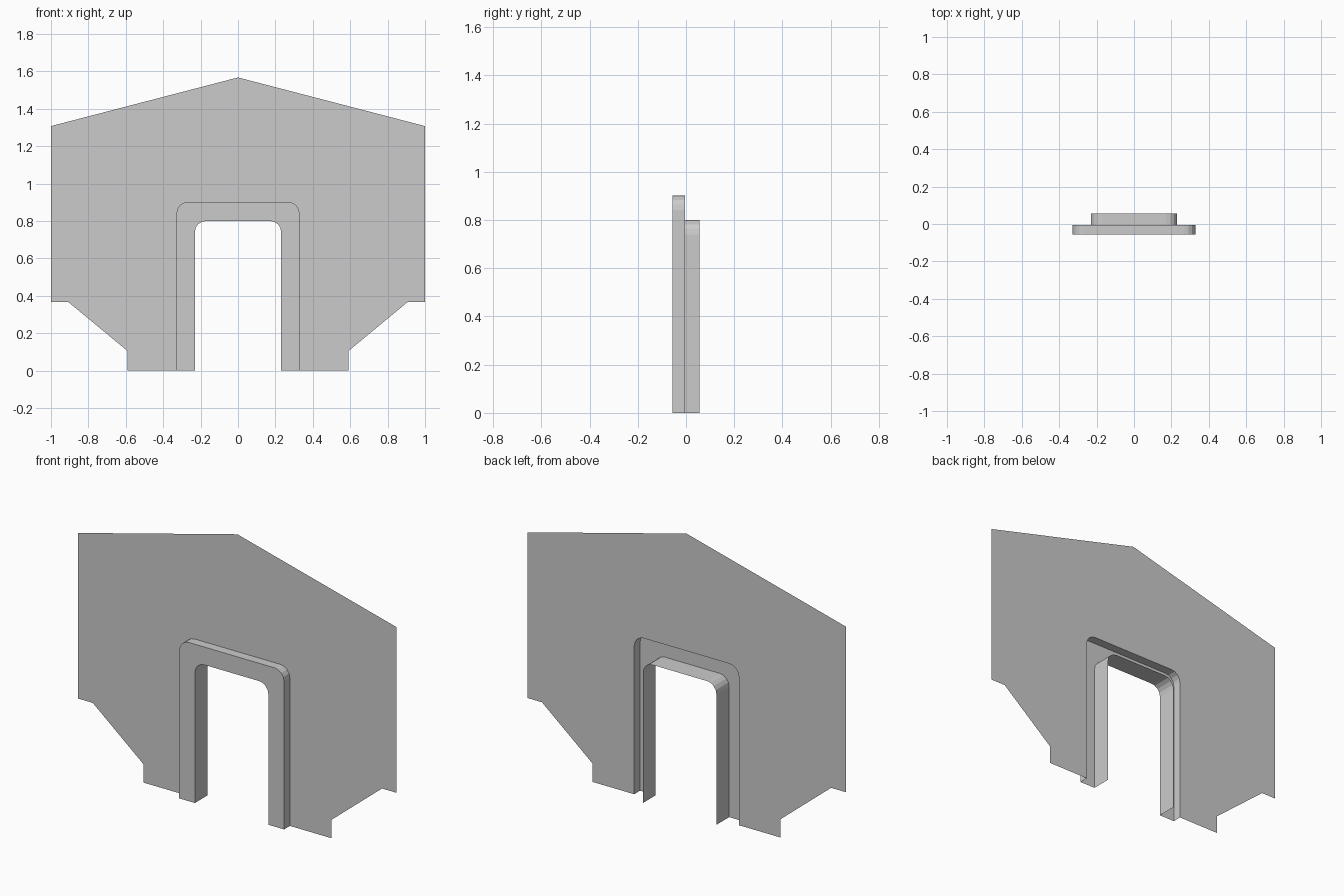
import bpy
import bmesh
from math import sin, cos, pi

if "Cube" in bpy.data.objects:
    bpy.data.objects.remove(bpy.data.objects["Cube"])

FRONT, WALL, BACK = -0.057, -0.005, 0.057
SEGMENTS = 4


def arch(half_width, height, radius):
    """Door outline from the left foot, over the rounded top, to the right foot."""
    corner = [(half_width - radius + radius * cos(a), height - radius + radius * sin(a))
              for a in (pi / 2 * i / SEGMENTS for i in range(SEGMENTS + 1))]
    right = [(half_width, 0)] + corner
    return [(-x, z) for x, z in right] + right[::-1]


def make_object(name, bm):
    mesh = bpy.data.meshes.new(name)
    bm.to_mesh(mesh)
    bm.free()
    obj = bpy.data.objects.new(name, mesh)
    bpy.context.collection.objects.link(obj)
    return obj


outer = arch(0.329, 0.901, 0.06)
inner = arch(0.231, 0.80, 0.06)

# Gabled wall sheet with the doorway cut out of its outline
half = [(0.59, 0), (0.59, 0.104), (0.908, 0.367), (1, 0.367), (1, 1.307)]
outline = outer + half + [(0, 1.567)] + [(-x, z) for x, z in half[::-1]]
bm = bmesh.new()
wall = bm.faces.new([bm.verts.new((x, WALL, z)) for x, z in outline])
wall.normal_update()
if wall.normal.y > 0:
    wall.normal_flip()
bmesh.ops.triangulate(bm, faces=[wall])
make_object("wall_panel", bm)

# Hollow door frame: outer return, front face and deep inner jamb
bm = bmesh.new()
rows = [[bm.verts.new((x, y, z)) for x, z in profile]
        for profile, y in ((outer, WALL), (outer, FRONT), (inner, FRONT), (inner, BACK))]
for a, b in zip(rows, rows[1:]):
    for i in range(len(a) - 1):
        bm.faces.new((a[i], b[i], b[i + 1], a[i + 1]))
make_object("door_frame", bm)
